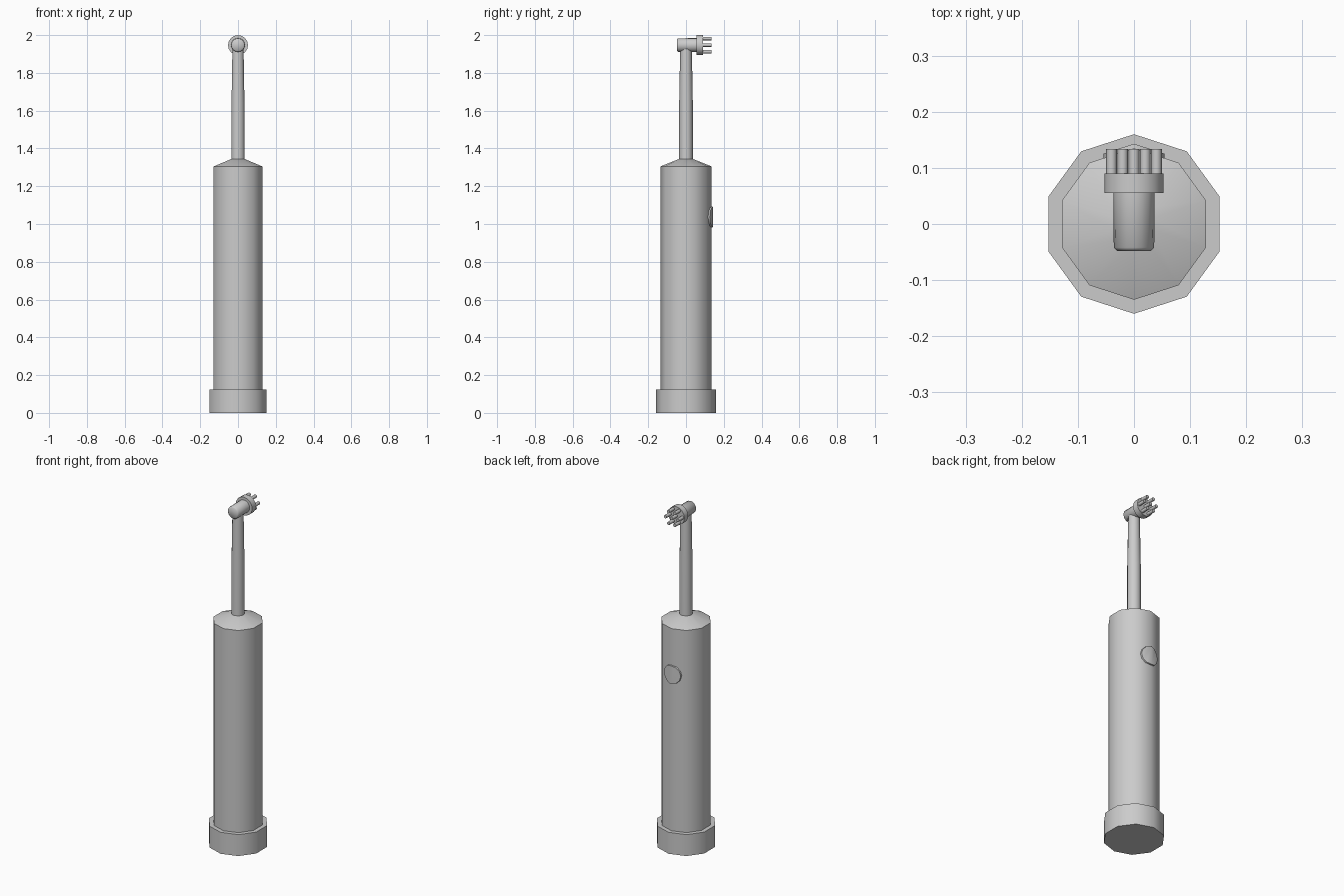
import bpy, bmesh, math
from mathutils import Matrix, Vector

if "Cube" in bpy.data.objects:
    bpy.data.objects.remove(bpy.data.objects["Cube"])

grey = bpy.data.materials.new("light_grey")
grey.diffuse_color = (0.6, 0.6, 0.6, 1)
grey.use_nodes = True
grey.node_tree.nodes["Principled BSDF"].inputs["Base Color"].default_value = grey.diffuse_color


def finish(bm, name):
    bmesh.ops.recalc_face_normals(bm, faces=bm.faces[:])
    me = bpy.data.meshes.new(name)
    bm.to_mesh(me)
    bm.free()
    me.materials.append(grey)
    ob = bpy.data.objects.new(name, me)
    bpy.context.collection.objects.link(ob)
    bpy.ops.object.select_all(action='DESELECT')
    ob.select_set(True)
    bpy.context.view_layer.objects.active = ob
    bpy.ops.object.shade_smooth_by_angle(angle=math.radians(46))
    return ob


def lathe(name, profile, sides, matrix=Matrix()):
    """Capped solid of revolution about z from (radius, height) pairs."""
    bm = bmesh.new()
    rings = []
    for r, z in profile:
        ring = []
        for i in range(sides):
            a = math.pi / 2 + 2 * math.pi * i / sides
            ring.append(bm.verts.new(matrix @ Vector((r * math.cos(a), r * math.sin(a), z))))
        rings.append(ring)
    for lo, hi in zip(rings, rings[1:]):
        for i in range(sides):
            j = (i + 1) % sides
            bm.faces.new((lo[i], lo[j], hi[j], hi[i]))
    bm.faces.new(rings[0][::-1])
    bm.faces.new(rings[-1])
    return finish(bm, name)


# Ten-sided handle and foot
lathe("foot", [(0.16, 0), (0.16, 0.125)], 10)
lathe("handle", [(0.135, 0.05), (0.135, 1.305), (0.035, 1.345)], 10)

# Tapered neck
lathe("neck", [(0.037, 1.33), (0.036, 1.64), (0.031, 1.93)], 10)

# Brush head, turned to point along +y
HEAD_Z = 1.947
along_y = Matrix.Translation((0, 0, HEAD_Z)) @ Matrix.Rotation(-math.pi / 2, 4, 'X')
lathe("brush_head", [(0.030, -0.048), (0.036, -0.042), (0.037, 0.06)], 16, along_y)
lathe("bristle_disc", [(0.053, 0.055), (0.053, 0.09)], 16, along_y)

# Bristle tufts: one in the centre and a ring of six
spots = [(0, 0)] + [(0.04 * math.cos(k * math.pi / 3), 0.04 * math.sin(k * math.pi / 3))
                    for k in range(6)]
for n, (x, z) in enumerate(spots):
    lathe(f"bristle_tuft_{n + 1}", [(0.0095, 0.085), (0.0095, 0.134)], 8,
          Matrix.Translation((x, 0, z)) @ along_y)

# Power button: a disc folded over the handle's rear corner
bm = bmesh.new()
slope = math.tan(math.radians(18))
layers = []
for y0, r in ((0.125, 0.056), (0.143, 0.054)):
    ring = []
    for i in range(12):
        a = math.pi / 2 + 2 * math.pi * i / 12
        x, z = r * math.cos(a), r * math.sin(a)
        ring.append(bm.verts.new((x, y0 - abs(x) * slope, 1.037 + z)))
    layers.append(ring)
for i in range(12):
    j = (i + 1) % 12
    bm.faces.new((layers[0][i], layers[0][j], layers[1][j], layers[1][i]))
for ring in layers:
    bm.faces.new(ring[0:7])
    bm.faces.new(ring[6:] + ring[:1])
finish(bm, "power_button")
